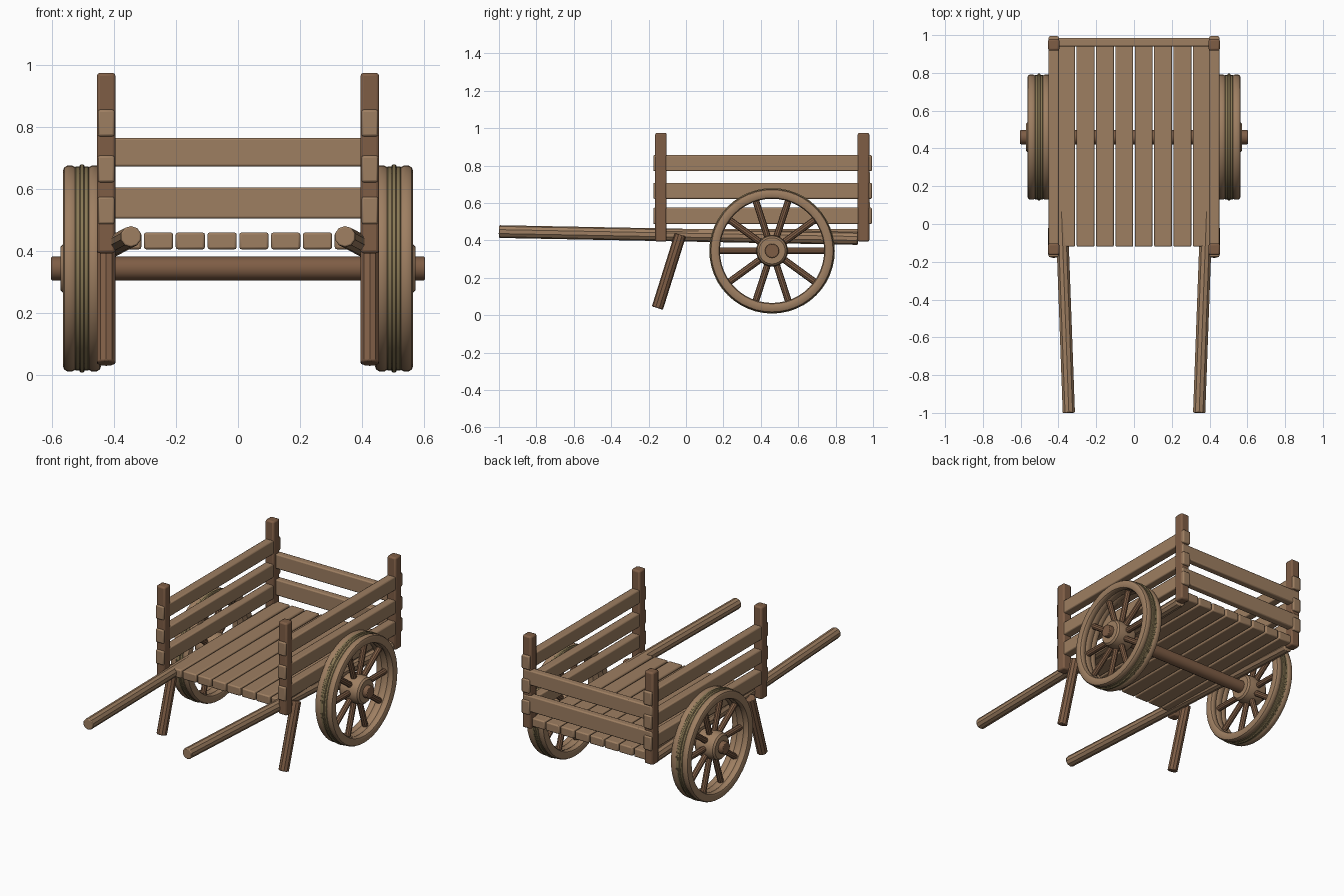
import bpy
import bmesh
import math
from mathutils import Vector, Matrix

cube = bpy.data.objects.get("Cube")
if cube:
    bpy.data.objects.remove(cube, do_unlink=True)


def make_material(name, color):
    mat = bpy.data.materials.new(name)
    mat.use_nodes = True
    rgba = (*color, 1)
    mat.diffuse_color = rgba
    bsdf = mat.node_tree.nodes["Principled BSDF"]
    bsdf.inputs["Base Color"].default_value = rgba
    bsdf.inputs["Roughness"].default_value = 0.8
    return mat


LIGHT = make_material("light_wood", (0.34, 0.21, 0.12))
DARK = make_material("dark_wood", (0.21, 0.11, 0.06))
BAND = make_material("wheel_band", (0.25, 0.19, 0.09))


def finish(name, bm, mat, bevel=0.0):
    bmesh.ops.recalc_face_normals(bm, faces=bm.faces)
    mesh = bpy.data.meshes.new(name)
    bm.to_mesh(mesh)
    bm.free()
    obj = bpy.data.objects.new(name, mesh)
    bpy.context.collection.objects.link(obj)
    mesh.materials.append(mat)
    if bevel:
        mod = obj.modifiers.new("soft_edges", "BEVEL")
        mod.width = bevel
        mod.segments = 2
        mod.limit_method = "ANGLE"
        mod.angle_limit = math.radians(50)
    bpy.ops.object.select_all(action="DESELECT")
    obj.select_set(True)
    bpy.context.view_layer.objects.active = obj
    bpy.ops.object.shade_smooth_by_angle(angle=math.radians(32))
    return obj


def box(name, low, high, mat, bevel=0.007):
    low, high = Vector(low), Vector(high)
    bm = bmesh.new()
    bmesh.ops.create_cube(bm, size=1)
    bmesh.ops.scale(bm, vec=high - low, verts=bm.verts)
    bmesh.ops.translate(bm, vec=(low + high) / 2, verts=bm.verts)
    return finish(name, bm, mat, bevel)


def add_rod(bm, start, end, radius, sides):
    start, end = Vector(start), Vector(end)
    axis = end - start
    turn = axis.to_track_quat("Z", "Y").to_matrix().to_4x4()
    bmesh.ops.create_cone(bm, cap_ends=True, segments=sides, radius1=radius,
                          radius2=radius, depth=axis.length,
                          matrix=Matrix.Translation((start + end) / 2) @ turn)


def rod(name, start, end, radius, sides, mat, bevel=0.0):
    bm = bmesh.new()
    add_rod(bm, start, end, radius, sides)
    return finish(name, bm, mat, bevel)


def lathe(name, profile, center, mat, steps=48):
    """Spin a closed (x offset, radius) profile around the axle line."""
    bm = bmesh.new()
    c = Vector(center)
    verts = [bm.verts.new(c + Vector((x, 0, r))) for x, r in profile]
    edges = [bm.edges.new((a, b)) for a, b in zip(verts, verts[1:] + verts[:1])]
    bmesh.ops.spin(bm, geom=verts + edges, cent=c, axis=(1, 0, 0),
                   angle=math.tau, steps=steps)
    bmesh.ops.remove_doubles(bm, verts=bm.verts, dist=0.0001)
    return finish(name, bm, mat)


def oval(cx, cr, half_x, half_r, count=12):
    """Soft-cornered ring section."""
    points = []
    for i in range(count):
        a = math.tau * (i + 0.5) / count
        c, s = math.cos(a), math.sin(a)
        points.append((cx + half_x * math.copysign(abs(c) ** 0.7, c),
                       cr + half_r * math.copysign(abs(s) ** 0.7, s)))
    return points


# Floor planks
for i in range(8):
    x = (i - 3.5) * 0.1025
    box(f"floor_plank_{i + 1}", (x - 0.047, -0.12, 0.406), (x + 0.047, 0.965, 0.46), LIGHT)

# Rear boards
for i, (low, high) in enumerate([(0.505, 0.605), (0.673, 0.765)]):
    box(f"rear_board_{i + 1}", (-0.45, 0.94, low), (0.45, 0.985, high), LIGHT)

WHEEL_Y, WHEEL_Z = 0.46, 0.344
for label, side in (("left", 1), ("right", -1)):
    # Corner posts
    for end, y in (("front", -0.134), ("rear", 0.949)):
        box(f"{end}_{label}_post", (side * 0.425 - 0.03, y - 0.031, 0.393),
            (side * 0.425 + 0.03, y + 0.031, 0.975), DARK, 0.01)

    # Side boards running through the posts
    for i, (low, high) in enumerate([(0.487, 0.575), (0.622, 0.708), (0.77, 0.856)]):
        box(f"{label}_side_board_{i + 1}", (side * 0.425 - 0.027, -0.175, low),
            (side * 0.425 + 0.027, 0.994, high), LIGHT)

    # Pull shaft and prop leg
    rod(f"{label}_shaft", (side * 0.345, -1, 0.447), (side * 0.415, 0.92, 0.41),
        0.034, 10, LIGHT, 0.005)
    rod(f"{label}_leg", (side * 0.425, -0.03, 0.43), (side * 0.425, -0.153, 0.038),
        0.031, 10, DARK, 0.005)

    # Wheel: two wooden rings with a banded rim between them
    center = (side * 0.503, WHEEL_Y, WHEEL_Z)
    for part, offset in (("outer", 0.039), ("inner", -0.039)):
        lathe(f"{label}_wheel_{part}_ring", oval(side * offset, 0.305, 0.023, 0.027),
              center, LIGHT)
    lathe(f"{label}_wheel_core", oval(0, 0.304, 0.027, 0.026), center, LIGHT)
    for i, offset in enumerate((-0.015, 0, 0.015)):
        top = 0.336 if offset == 0 else 0.33
        lathe(f"{label}_wheel_band_{i + 1}", oval(offset, top - 0.01, 0.009, 0.01, 8),
              center, BAND)

    # Hub with rounded shoulders
    hub = [(-0.07, 0.03), (-0.07, 0.07), (-0.06, 0.08), (-0.03, 0.085),
           (0.03, 0.085), (0.06, 0.08), (0.07, 0.07), (0.07, 0.03)]
    lathe(f"{label}_hub", hub, center, LIGHT, 24)

    # Spokes
    bm = bmesh.new()
    for i in range(10):
        a = math.tau * i / 10
        ray = Vector((0, math.cos(a), math.sin(a)))
        add_rod(bm, Vector(center) + ray * 0.06, Vector(center) + ray * 0.3, 0.018, 10)
    finish(f"{label}_spokes", bm, DARK)

# Axle
rod("axle", (-0.603, WHEEL_Y, WHEEL_Z), (0.603, WHEEL_Y, WHEEL_Z), 0.038, 16, DARK, 0.004)
